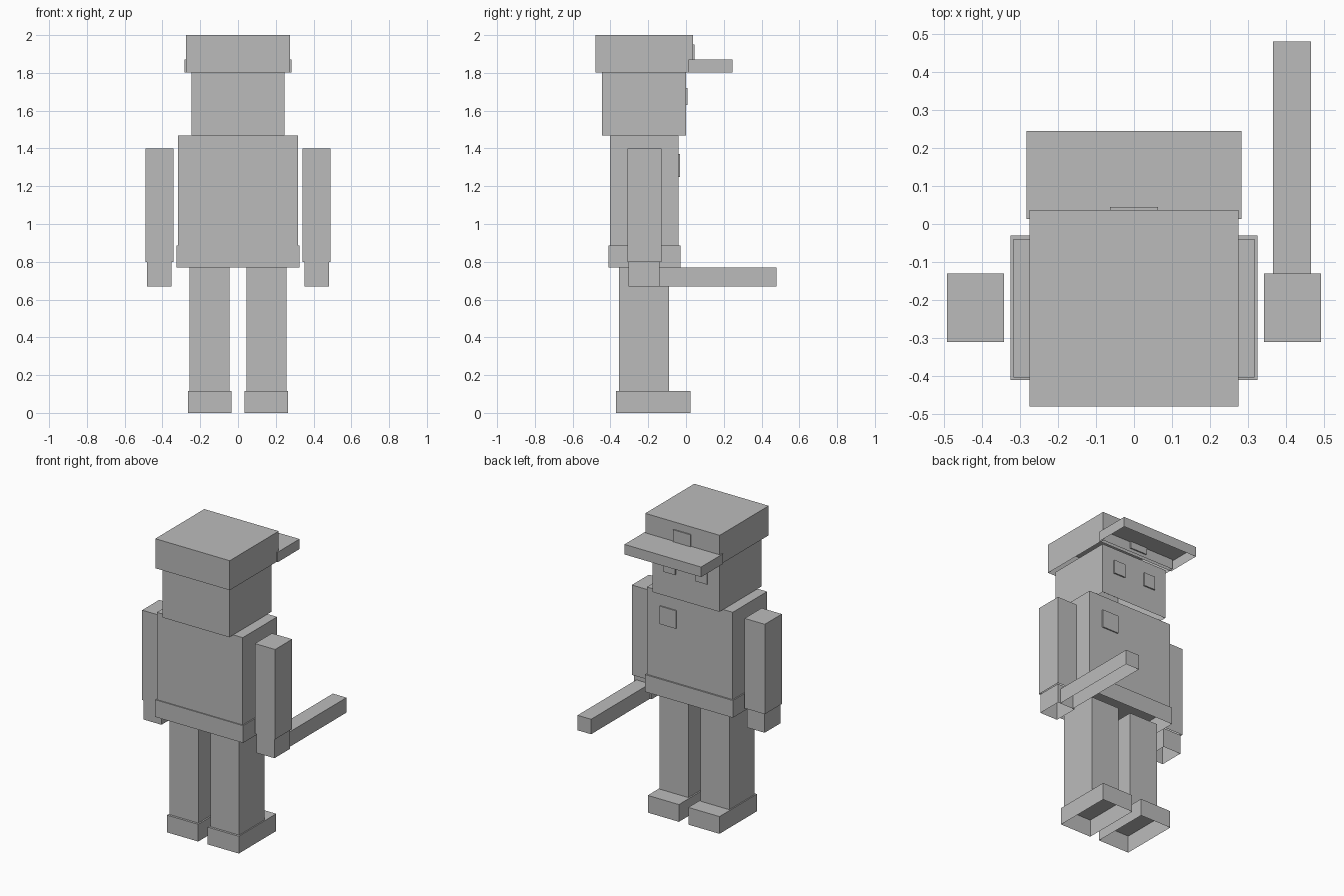
import bpy, bmesh

if "Cube" in bpy.data.objects:
    bpy.data.objects.remove(bpy.data.objects["Cube"])

# one flat grey for the whole figure
grey = bpy.data.materials.new("plain_grey")
grey.diffuse_color = (0.5, 0.5, 0.5, 1)
grey.use_nodes = True
grey.node_tree.nodes["Principled BSDF"].inputs["Base Color"].default_value = grey.diffuse_color


def box(name, x, y, z, open_bottom=True):
    """Box from (min, max) ranges; the shells have no underside."""
    bm = bmesh.new()
    bmesh.ops.create_cube(bm, size=1)
    for v in bm.verts:
        for i, (lo, hi) in enumerate((x, y, z)):
            v.co[i] = hi if v.co[i] > 0 else lo
    bm.normal_update()
    if open_bottom:
        under = [f for f in bm.faces if f.normal.z < -0.9]
        bmesh.ops.delete(bm, geom=under, context='FACES_ONLY')
    me = bpy.data.meshes.new(name)
    bm.to_mesh(me)
    bm.free()
    me.materials.append(grey)
    ob = bpy.data.objects.new(name, me)
    bpy.context.collection.objects.link(ob)
    return ob


def pair(name, x, y, z, open_bottom=True):
    """The same box on both sides of x = 0."""
    box("right_" + name, x, y, z, open_bottom)
    box("left_" + name, (-x[1], -x[0]), y, z, open_bottom)


# legs and shoes
pair("shoe", (0.035, 0.265), (-0.37, 0.025), (0, 0.115))
pair("leg", (0.045, 0.257), (-0.355, -0.09), (0.115, 0.77))

# body
box("belt", (-0.325, 0.325), (-0.41, -0.03), (0.77, 0.885))
box("torso", (-0.317, 0.317), (-0.403, -0.04), (0.885, 1.468))
box("chest_badge", (0.097, 0.218), (-0.04, -0.032), (1.25, 1.37), False)

# arms, hands and the stick held in one hand
pair("arm", (0.342, 0.491), (-0.31, -0.13), (0.80, 1.40))
pair("hand", (0.352, 0.483), (-0.305, -0.14), (0.67, 0.80))
box("stick", (0.365, 0.465), (-0.14, 0.48), (0.67, 0.77))

# head and eyes (the face looks towards +y)
box("head", (-0.247, 0.247), (-0.445, 0.0), (1.468, 1.803))
pair("eye", (0.075, 0.16), (0.0, 0.009), (1.63, 1.72), False)

# cap
box("cap", (-0.275, 0.275), (-0.48, 0.037), (1.803, 2.0))
box("cap_brim", (-0.283, 0.283), (0.013, 0.245), (1.803, 1.87))
box("cap_badge", (-0.063, 0.063), (0.037, 0.045), (1.825, 1.95), False)
